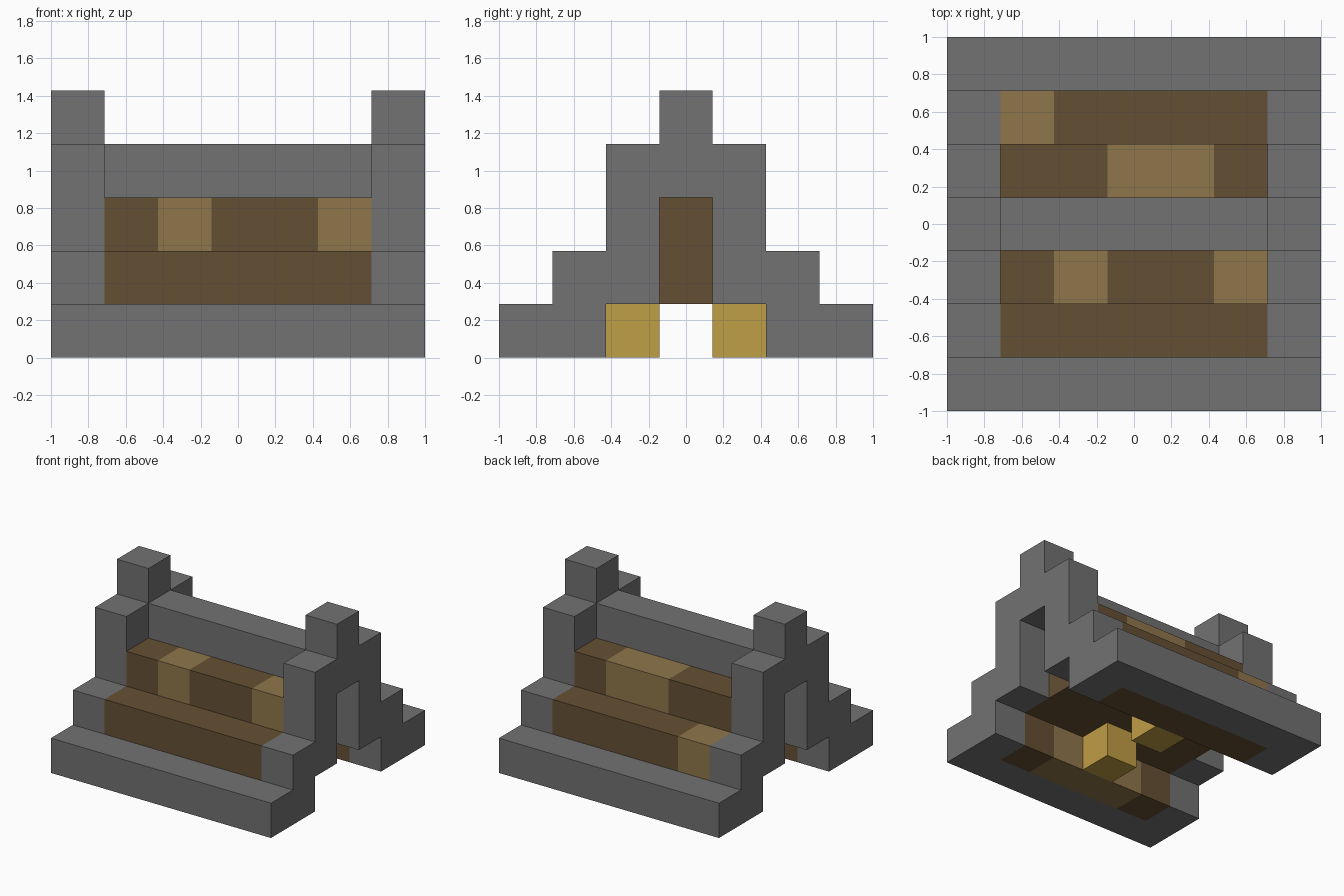
import bpy
import bmesh

if "Cube" in bpy.data.objects:
    bpy.data.objects.remove(bpy.data.objects["Cube"])

CELL = 2 / 7  # edge of one building block


def make_material(name, colour):
    mat = bpy.data.materials.new(name)
    mat.use_nodes = True
    mat.diffuse_color = (*colour, 1)
    bsdf = mat.node_tree.nodes["Principled BSDF"]
    bsdf.inputs["Base Color"].default_value = (*colour, 1)
    bsdf.inputs["Roughness"].default_value = 0.9
    return mat


stone = make_material("stone grey", (0.168, 0.168, 0.168))
dark_wood = make_material("dark wood", (0.130, 0.080, 0.033))
light_wood = make_material("light wood", (0.275, 0.181, 0.069))
gold = make_material("gold", (0.527, 0.342, 0.060))


def extrude_profile(name, mat, profile, x0, x1):
    """Extrude a (y, z) outline, measured in blocks, from x0 to x1."""
    bm = bmesh.new()
    face = bm.faces.new([bm.verts.new((x0 * CELL, y * CELL, z * CELL)) for y, z in profile])
    result = bmesh.ops.extrude_face_region(bm, geom=[face], use_keep_orig=True)
    moved = [v for v in result["geom"] if isinstance(v, bmesh.types.BMVert)]
    bmesh.ops.translate(bm, verts=moved, vec=((x1 - x0) * CELL, 0, 0))
    bmesh.ops.recalc_face_normals(bm, faces=bm.faces)
    mesh = bpy.data.meshes.new(name)
    bm.to_mesh(mesh)
    bm.free()
    mesh.materials.append(mat)
    obj = bpy.data.objects.new(name, mesh)
    bpy.context.collection.objects.link(obj)
    return obj


def block(name, mat, first, last, y, z):
    """Row of blocks from column first to column last at block row y, layer z."""
    outline = [(y - 0.5, z), (y + 0.5, z), (y + 0.5, z + 1), (y - 0.5, z + 1)]
    return extrude_profile(name, mat, outline, first - 0.5, last + 0.5)


def plank_row(name, y, z, light=()):
    """Row of dark planks with the listed columns in light wood."""
    start = -2
    for x in range(-2, 3):
        is_light = x in light
        if x == 2 or ((x + 1) in light) != is_light:
            block(name, light_wood if is_light else dark_wood, start, x, y, z)
            start = x + 1


# Stepped gable walls with a doorway
half = [(0.5, 3), (0.5, 1), (1.5, 1), (1.5, 0), (3.5, 0), (3.5, 1),
        (2.5, 1), (2.5, 2), (1.5, 2), (1.5, 4), (0.5, 4), (0.5, 5)]
gable = half + [(-y, z) for y, z in reversed(half)]
for side, x in (("right", -3), ("left", 3)):
    extrude_profile(side + "_gable_wall", stone, gable, x - 0.5, x + 0.5)

# Stone steps along the base and the ridge beam
block("front_step", stone, -2, 2, -3, 0)
block("back_step", stone, -2, 2, 3, 0)
block("ridge_beam", stone, -2, 2, 0, 3)

# Wooden walls inside the base
plank_row("front_inner_wall", -2, 0, light=(-1, 0, 1))
plank_row("back_inner_wall", 2, 0)

# Wooden roof, lower and upper layers
plank_row("front_lower_roof", -2, 1)
plank_row("back_lower_roof", 2, 1, light=(-2,))
plank_row("front_upper_roof", -1, 2, light=(-1, 2))
plank_row("back_upper_roof", 1, 2, light=(0, 1))

# Wooden core above the tunnel
for y in (-1, 0, 1):
    plank_row("tunnel_ceiling", y, 1)
plank_row("roof_core", 0, 2)

# Gold blocks on both sides of the tunnel
block("front_gold_block", gold, 0, 0, -1, 0)
block("back_gold_block", gold, 0, 0, 1, 0)
